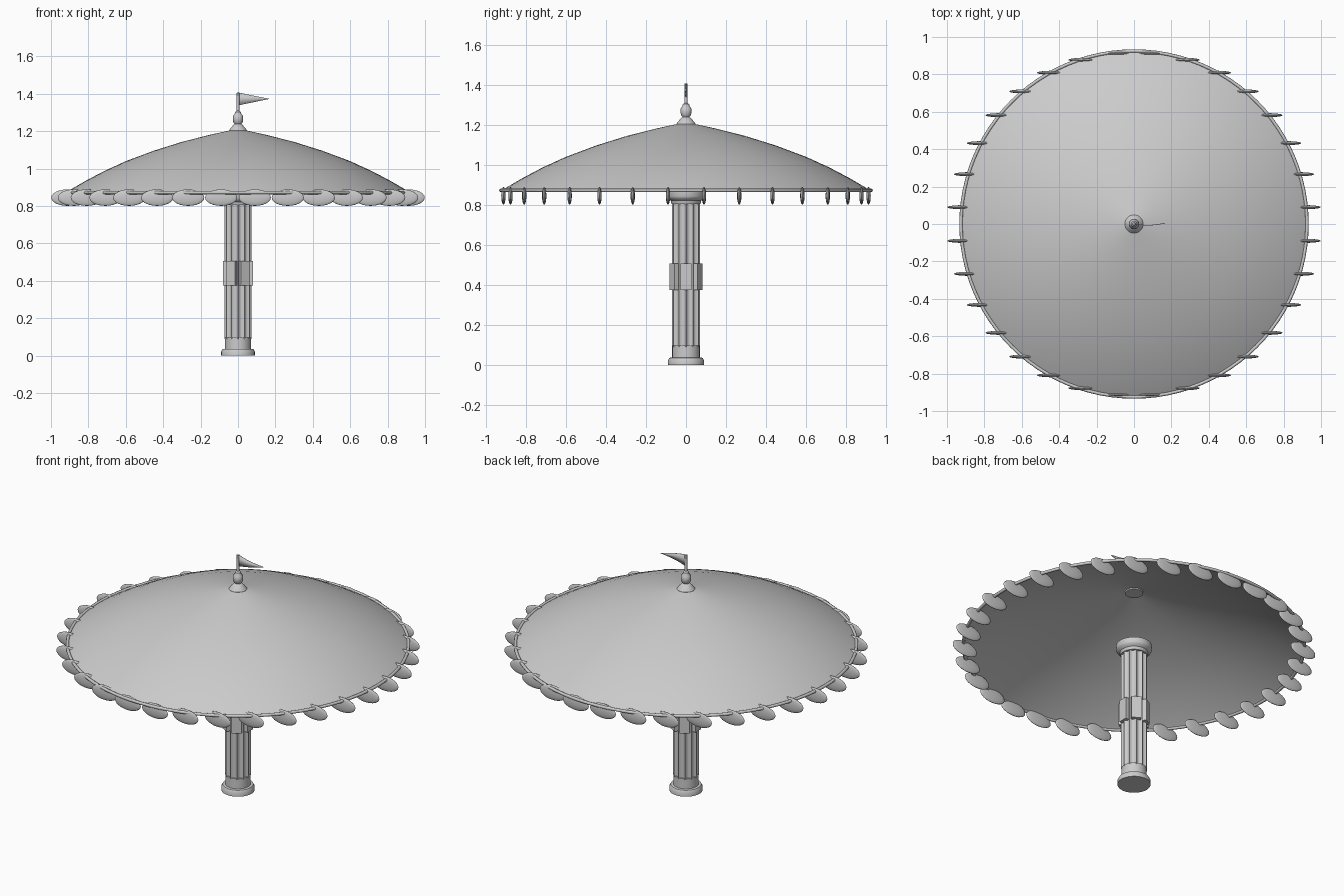
import bpy, bmesh, math
from mathutils import Matrix

if "Cube" in bpy.data.objects:
    bpy.data.objects.remove(bpy.data.objects["Cube"])

grey = bpy.data.materials.new("light grey")
grey.diffuse_color = (0.6, 0.6, 0.6, 1)
grey.use_nodes = True
grey.node_tree.nodes["Principled BSDF"].inputs["Base Color"].default_value = grey.diffuse_color


def finish(name, bm, smooth=None):
    me = bpy.data.meshes.new(name)
    bm.to_mesh(me)
    bm.free()
    me.materials.append(grey)
    ob = bpy.data.objects.new(name, me)
    bpy.context.collection.objects.link(ob)
    if smooth:
        bpy.ops.object.select_all(action='DESELECT')
        bpy.context.view_layer.objects.active = ob
        ob.select_set(True)
        bpy.ops.object.shade_smooth_by_angle(angle=math.radians(smooth))
    return ob


def lathe(name, profile, n=48, smooth=35, closed=False):
    """Spin (radius, z) points, listed bottom to top, around the z axis."""
    bm = bmesh.new()
    pts = [bm.verts.new((r, 0, z)) for r, z in profile]
    edges = [bm.edges.new(p) for p in zip(pts, pts[1:])]
    if closed:
        edges.append(bm.edges.new((pts[-1], pts[0])))
    bmesh.ops.spin(bm, geom=pts + edges, cent=(0, 0, 0), axis=(0, 0, 1),
                   angle=2 * math.pi, steps=n)
    bmesh.ops.remove_doubles(bm, verts=bm.verts, dist=1e-5)
    bmesh.ops.recalc_face_normals(bm, faces=bm.faces)
    return finish(name, bm, smooth)


# Pillar foot and capital
lathe("foot", [(0, 0), (.09, 0), (.09, .022), (.083, .035), (.069, .037),
               (.069, .097), (0, .097)])
lathe("capital", [(0, .805), (.073, .805), (.077, .822), (.092, .832),
                  (.097, .842), (.097, .868), (0, .868)])

# Fluted shaft with twelve rounded grooves
bm = bmesh.new()
ring = []
for i in range(96):
    a = 2 * math.pi * i / 96
    r = .071 - .012 * abs(math.sin(6 * a)) ** .8
    ring.append(bm.verts.new((r * math.cos(a), r * math.sin(a), .09)))
base = bm.faces.new(ring)
top = bmesh.ops.extrude_face_region(bm, geom=[base])["geom"]
bmesh.ops.translate(bm, vec=(0, 0, .72),
                    verts=[v for v in top if isinstance(v, bmesh.types.BMVert)])
bmesh.ops.recalc_face_normals(bm, faces=bm.faces)
finish("shaft", bm, 35)

# Six upright plates around the shaft
for k in range(6):
    bm = bmesh.new()
    bmesh.ops.create_cube(bm, size=1, matrix=Matrix.Rotation(k * math.pi / 3, 4, 'Z')
                          @ Matrix.Translation((.067, 0, .44))
                          @ Matrix.Diagonal((.028, .054, .132, 1)))
    finish(f"shaft_plate_{k + 1}", bm)

# Canopy: a bulging cone open below
lathe("canopy", [(.92, .872), (.9, .885), (.82, .932), (.72, .985), (.6, 1.04),
                 (.45, 1.096), (.3, 1.143), (.15, 1.181), (.04, 1.205)], 96, 60)

# Rim ring
lathe("rim", [(.925 + .009 * math.cos(t * math.pi / 4),
               .872 + .009 * math.sin(t * math.pi / 4)) for t in range(8)],
      96, 60, closed=True)

# Flat oval pendants hanging from the rim, all facing front
for k in range(32):
    a = 2 * math.pi * (k + .5) / 32
    bm = bmesh.new()
    bmesh.ops.create_uvsphere(
        bm, u_segments=24, v_segments=12, radius=1,
        matrix=Matrix.Translation((.917 * math.cos(a), .917 * math.sin(a), .845))
        @ Matrix.Diagonal((.086, .011, .044, 1)))
    finish(f"pendant_{k + 1}", bm, 60)

# Finial with bulb and flag mast
lathe("finial", [(0, 1.195), (.049, 1.195), (.049, 1.204), (.038, 1.218), (.024, 1.234),
                 (.017, 1.238), (.025, 1.248), (.028, 1.266), (.026, 1.283),
                 (.017, 1.294), (.016, 1.303), (.008, 1.31), (.007, 1.405),
                 (0, 1.408)], 32)

# Waving triangular flag
bm = bmesh.new()
cols = []
for i in range(13):
    t = i / 12
    y = -.008 * math.sin(math.pi * t * 1.1)
    cols.append([bm.verts.new((.165 * t, y, z))
                 for z in (1.338 + .034 * t, 1.407 - .033 * t)])
for a, b in zip(cols, cols[1:]):
    bm.faces.new((a[0], b[0], b[1], a[1]))
flag = finish("flag", bm, 60)
flag.modifiers.new("thickness", 'SOLIDIFY').thickness = .003
